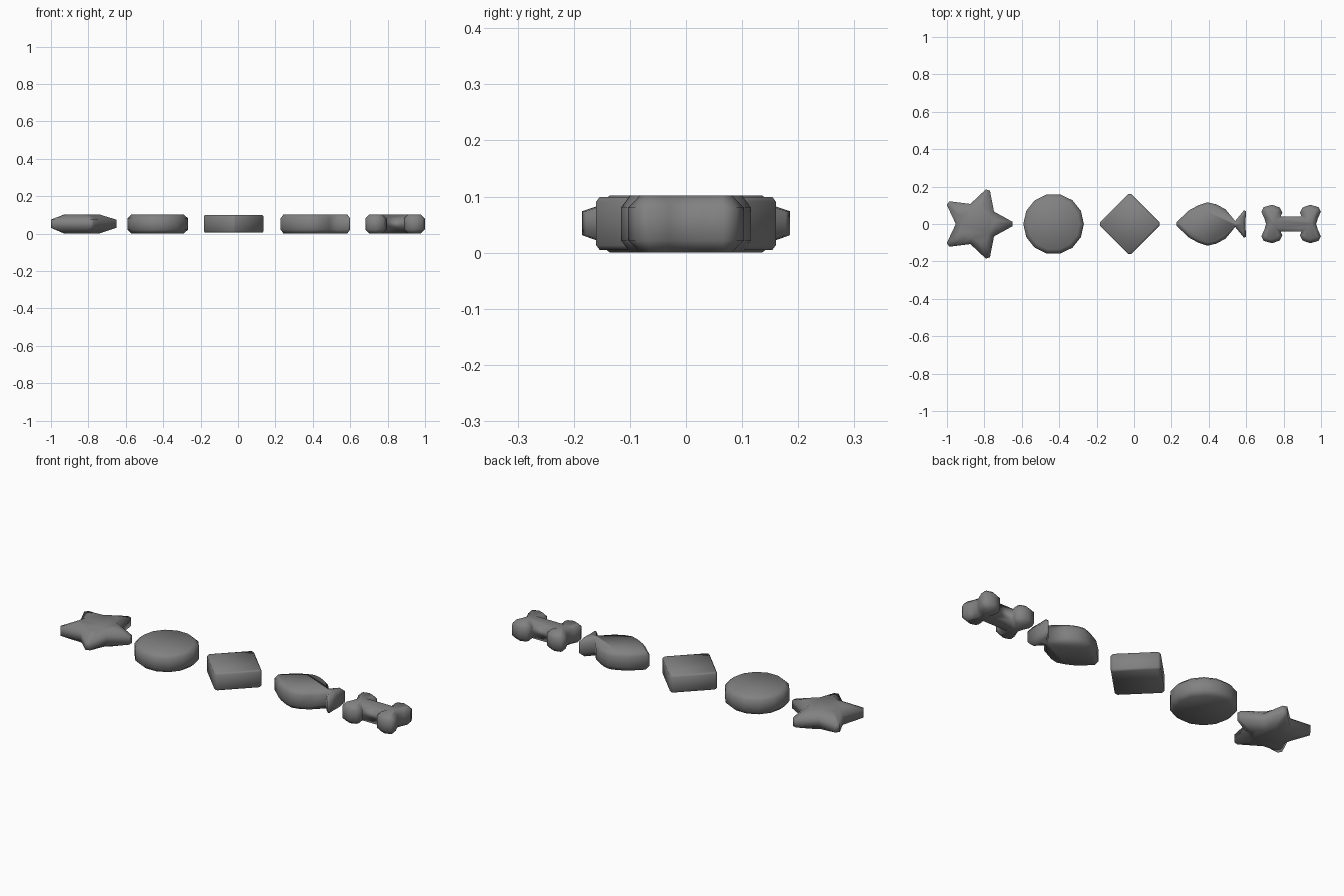
import bpy, bmesh
from math import cos, sin, pi, radians
from mathutils import Vector

if "Cube" in bpy.data.objects:
    bpy.data.objects.remove(bpy.data.objects["Cube"])

H = 0.102
dark = bpy.data.materials.new("dark_grey")
dark.diffuse_color = (0.22, 0.22, 0.22, 1)
dark.use_nodes = True
dark.node_tree.nodes["Principled BSDF"].inputs["Base Color"].default_value = dark.diffuse_color


def biscuit(name, cx, rings):
    """Stack of matching outlines [(points, z), ...] bridged and capped."""
    bm = bmesh.new()
    loops = [[bm.verts.new((cx + x, y, z)) for x, y in pts] for pts, z in rings]
    n = len(loops[0])
    for a, b in zip(loops, loops[1:]):
        for i in range(n):
            j = (i + 1) % n
            bm.faces.new((a[i], a[j], b[j], b[i]))
    bm.faces.new(loops[0][::-1])
    bm.faces.new(loops[-1])
    bmesh.ops.recalc_face_normals(bm, faces=bm.faces)
    for f in bm.faces:
        f.smooth = True
    me = bpy.data.meshes.new(name)
    bm.to_mesh(me)
    bm.free()
    me.materials.append(dark)
    ob = bpy.data.objects.new(name, me)
    bpy.context.collection.objects.link(ob)
    return ob


def inset(pts, d, cap=1.7):
    """Offset a counter-clockwise outline inwards."""
    out = []
    n = len(pts)
    for i in range(n):
        p, q, r = (Vector(pts[k % n]) for k in (i - 1, i, i + 1))
        e1, e2 = (q - p).normalized(), (r - q).normalized()
        n1, n2 = Vector((-e1.y, e1.x)), Vector((-e2.y, e2.x))
        m = (n1 + n2).normalized()
        out.append(tuple(q + m * d * min(cap, 1 / max(m.dot(n1), 0.05))))
    return out


def bevelled(name, cx, pts, small, h, z0=0.0, z1=H):
    return biscuit(name, cx, [(small, z0), (pts, z0 + h), (pts, z1 - h), (small, z1)])


def star(tip, valley, spread):
    pts = []
    for k in range(5):
        a = k * 2 * pi / 5
        for r, da in ((tip, -spread), (tip, spread), (valley, 36)):
            t = a + radians(da)
            pts.append((r * cos(t), r * sin(t)))
    return pts


def mirror_y(half, middle):
    """Lower half, points on the axis, then the mirrored upper half."""
    return half + middle + [(x, -y) for x, y in reversed(half)]


# Star, tapering towards its blunt tips
outer, inner = star(0.191, 0.113, 3.5), star(0.1, 0.08, 10)
biscuit("star_biscuit", -0.84,
        [(inner, 0), (outer, 0.031), (outer, 0.074), (inner, H)])

# Round, fourteen sides
disc = [(0.162 * cos(i * pi / 7), 0.162 * sin(i * pi / 7)) for i in range(14)]
bevelled("round_biscuit", -0.43, disc, inset(disc, 0.022), 0.02)

# Diamond with slightly clipped corners
c = 0.008
diamond = []
for k in range(4):
    a = k * pi / 2
    for x, y in ((0.16, -c), (0.16, c)):
        diamond.append((x * cos(a) - y * sin(a), x * sin(a) + y * cos(a)))
bevelled("diamond_biscuit", -0.023, diamond, inset(diamond, 0.006), 0.008, 0.005, 0.099)

# Fish, nose on the left and tail on the right (tail rim given directly)
lower = [(0.227, -0.01), (0.297, -0.075), (0.345, -0.1), (0.393, -0.116),
         (0.44, -0.105), (0.489, -0.079), (0.541, -0.016), (0.588, -0.073), (0.6, -0.068)]
fish = mirror_y(lower, [(0.595, 0)])
fish_top = inset(fish, 0.016)
fish_top[6:13] = mirror_y([(0.541, -0.007), (0.579, -0.048), (0.584, -0.045)], [(0.582, 0)])
bevelled("fish_biscuit", 0, fish, fish_top, 0.022)

# Bone, one quarter outline mirrored both ways
quarter = [(0.143, 0.03), (0.159, 0.066), (0.147, 0.09), (0.102, 0.103),
           (0.061, 0.088), (0.047, 0.06), (0.056, 0.04)]
right = [(x, -y) for x, y in reversed(quarter)] + [(0.134, 0)] + quarter
bone = right + [(-x, -y) for x, y in right]
bevelled("bone_biscuit", 0.84, bone, inset(bone, 0.02), 0.022)
